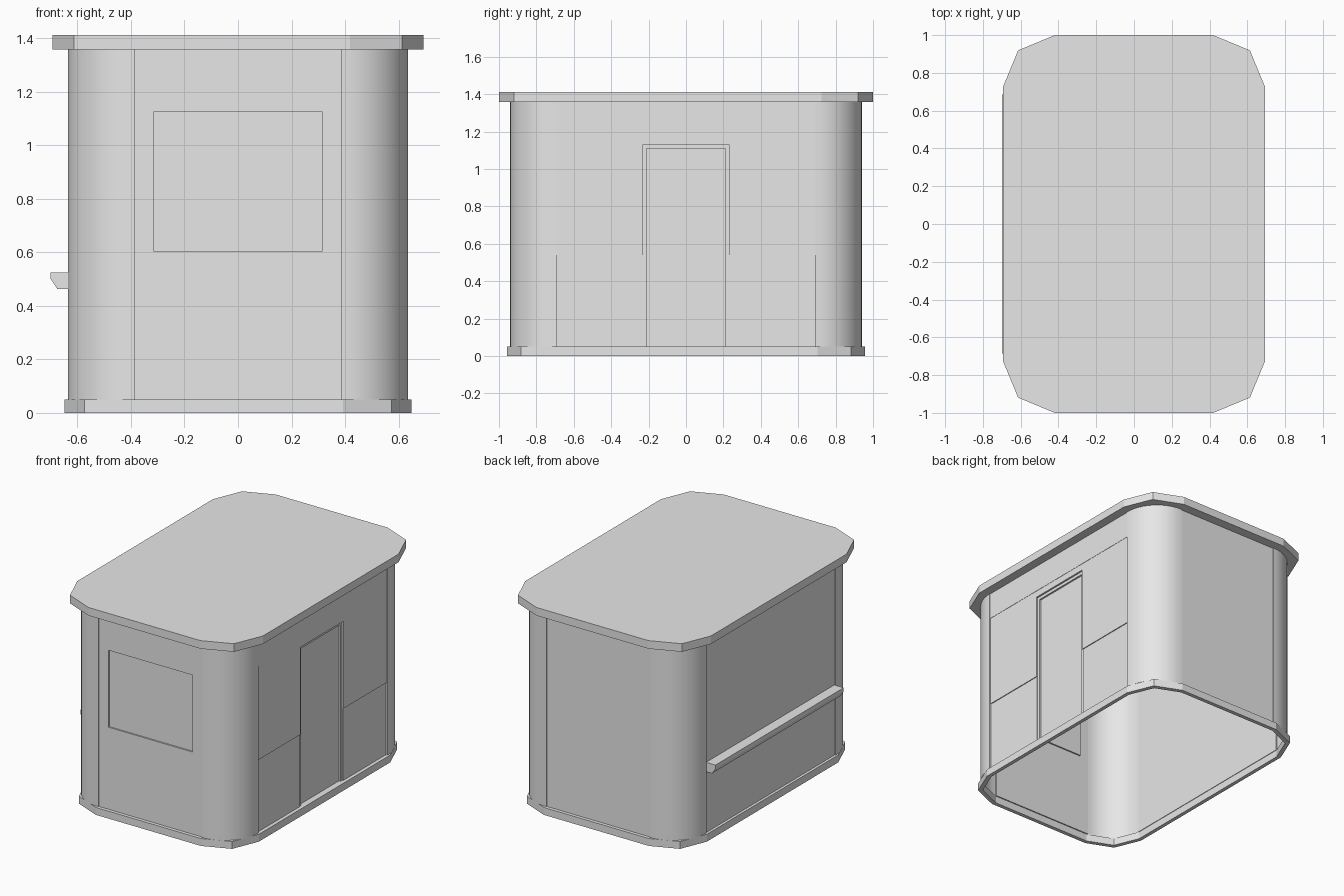
import bpy, bmesh, math
from mathutils import Vector

if "Cube" in bpy.data.objects:
    bpy.data.objects.remove(bpy.data.objects["Cube"], do_unlink=True)

grey = bpy.data.materials.new("plain_grey")
grey.use_nodes = True
COLOUR = (0.8, 0.8, 0.8, 1)
grey.diffuse_color = COLOUR
grey.node_tree.nodes["Principled BSDF"].inputs["Base Color"].default_value = COLOUR

HX, HY, R = 0.636, 0.94, 0.25      # wall half sizes and corner radius
BASE, TOP = 0.05, 1.357            # wall bottom and top
FX, FY = HX - R, HY - R            # half widths of the flat walls
STEP, SKIN = 0.006, 0.012          # wall setback behind corners, thickness


def finish(name, bm, smooth=False):
    bmesh.ops.recalc_face_normals(bm, faces=bm.faces)
    mesh = bpy.data.meshes.new(name)
    bm.to_mesh(mesh)
    bm.free()
    mesh.materials.append(grey)
    ob = bpy.data.objects.new(name, mesh)
    bpy.context.collection.objects.link(ob)
    if smooth:
        bpy.ops.object.select_all(action='DESELECT')
        ob.select_set(True)
        bpy.context.view_layer.objects.active = ob
        bpy.ops.object.shade_smooth_by_angle(angle=math.radians(35))
    return ob


def arc(cx, cy, r, start, steps):
    angles = [start + math.pi / 2 * i / steps for i in range(steps + 1)]
    return [(cx + r * math.cos(a), cy + r * math.sin(a)) for a in angles]


def outline(hx, hy, r, steps):
    pts = []
    for i, (sx, sy) in enumerate([(1, 1), (-1, 1), (-1, -1), (1, -1)]):
        pts += arc(sx * (hx - r), sy * (hy - r), r, i * math.pi / 2, steps)
    return pts


def prism(name, pts, z0, z1, smooth=False):
    bm = bmesh.new()
    face = bm.faces.new([bm.verts.new((x, y, z0)) for x, y in pts])
    ext = bmesh.ops.extrude_face_region(bm, geom=[face])
    for v in ext["geom"]:
        if isinstance(v, bmesh.types.BMVert):
            v.co.z = z1
    return finish(name, bm, smooth)


def ring(name, outer, inner, z0, z1):
    bm = bmesh.new()
    loops = [[bm.verts.new((x, y, z)) for x, y in pts]
             for pts, z in ((outer, z0), (outer, z1), (inner, z1), (inner, z0))]
    n = len(outer)
    for k in range(4):
        a, b = loops[k], loops[(k + 1) % 4]
        for i in range(n):
            j = (i + 1) % n
            bm.faces.new((a[i], a[j], b[j], b[i]))
    return finish(name, bm)


def slab(name, axis, sign, u, z, depth, thick=SKIN):
    """Plate on one wall, set back by depth from the wall line."""
    out = (HX if axis == "x" else HY) - depth
    pts = []
    for a, b in ((u[0], out), (u[1], out), (u[1], out - thick), (u[0], out - thick)):
        pts.append((sign * b, a) if axis == "x" else (a, sign * b))
    return prism(name, pts, *z)


# roof and plinth
prism("roof", outline(0.694, 1.0, 0.275, 2), TOP, 1.412)
ring("plinth", outline(0.648, 0.957, 0.255, 2), outline(0.622, 0.93, 0.24, 2), 0, BASE)

# rounded corner columns
for i, (sx, sy, label) in enumerate([(1, 1, "back_left"), (-1, 1, "back_right"),
                                     (-1, -1, "front_right"), (1, -1, "front_left")]):
    start = i * math.pi / 2
    outer = arc(sx * FX, sy * FY, R, start, 12)
    inner = arc(sx * FX, sy * FY, R - SKIN, start, 12)
    prism(label + "_corner", outer + inner[::-1], BASE, TOP, True)

# plain walls
slab("back_wall", "y", 1, (-FX, FX), (BASE, TOP), STEP)
slab("counter_wall", "x", -1, (-FY, FY), (BASE, TOP), STEP)

# front wall around its recessed window
WX, W0, W1 = 0.315, 0.605, 1.125
slab("front_wall_lower", "y", -1, (-FX, FX), (BASE, W0), STEP)
slab("front_wall_upper", "y", -1, (-FX, FX), (W1, TOP), STEP)
for s, label in ((-1, "right"), (1, "left")):
    slab("front_wall_" + label, "y", -1, sorted((s * WX, s * FX)), (W0, W1), STEP)
slab("front_window", "y", -1, (-WX, WX), (W0, W1), STEP + 0.01)

# door wall: header, side windows, lower panels
DOOR, LEAF, HEAD, LEAF_TOP = 0.23, 0.212, 1.13, 1.11
SILL, LINTEL = 0.54, 1.175
slab("door_wall_header", "x", 1, (-FY, FY), (LINTEL, TOP), STEP - 0.002)
slab("door_lintel", "x", 1, (-DOOR, DOOR), (HEAD, LINTEL), STEP)
for s, label in ((-1, "front"), (1, "back")):
    span = sorted((s * DOOR, s * FY))
    slab(label + "_side_window", "x", 1, span, (SILL, LINTEL), STEP)
    slab(label + "_lower_panel", "x", 1, span, (BASE, SILL), STEP + 0.006)
    slab(label + "_door_jamb", "x", 1, sorted((s * LEAF, s * DOOR)), (BASE, HEAD), 0.018)
slab("door_head", "x", 1, (-LEAF, LEAF), (LEAF_TOP, HEAD), 0.018)
slab("door_leaf", "x", 1, (-LEAF, LEAF), (BASE, LEAF_TOP), 0.03)
slab("door_sill", "x", 1, (-DOOR, DOOR), (BASE - 0.01, BASE), 0.005, 0.037)

# counter shelf with a chamfered underside
profile = [(-0.63, 0.525), (-0.7, 0.525), (-0.7, 0.5), (-0.675, 0.462), (-0.63, 0.462)]
bm = bmesh.new()
face = bm.faces.new([bm.verts.new((x, -0.685, z)) for x, z in profile])
ext = bmesh.ops.extrude_face_region(bm, geom=[face])
bmesh.ops.translate(bm, vec=Vector((0, 1.37, 0)),
                    verts=[v for v in ext["geom"] if isinstance(v, bmesh.types.BMVert)])
finish("counter_shelf", bm)
